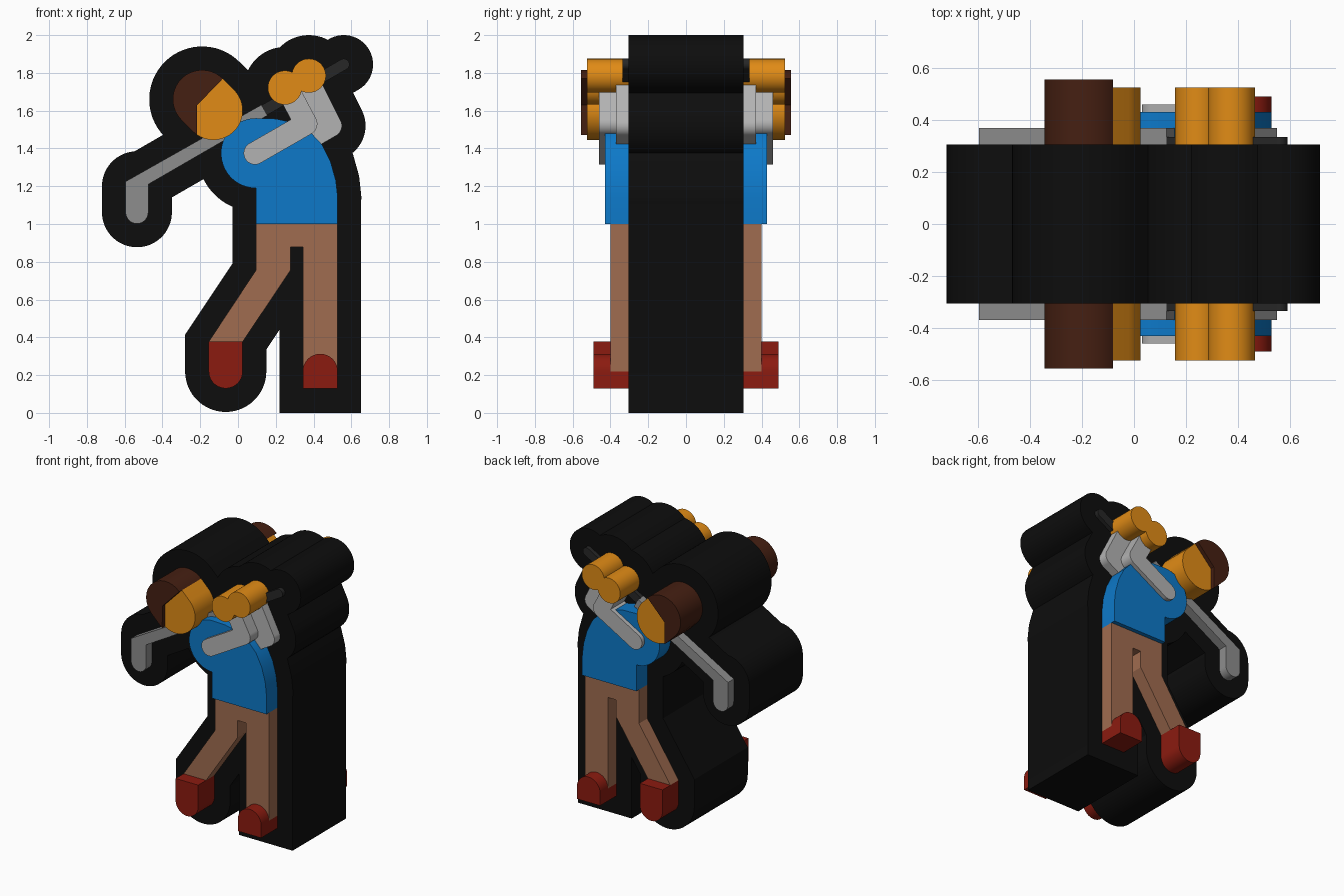
import bpy, bmesh, math
from mathutils import Vector
from mathutils.geometry import delaunay_2d_cdt

if "Cube" in bpy.data.objects:
    bpy.data.objects.remove(bpy.data.objects["Cube"])


def arc(cx, cz, r, a0, a1, step=6):
    n = max(2, round(abs(a1 - a0) / step))
    angles = [math.radians(a0 + (a1 - a0) * i / n) for i in range(n + 1)]
    return [(cx + r * math.cos(a), cz + r * math.sin(a)) for a in angles]


def disc(cx, cz, r):
    return arc(cx, cz, r, 0, 360)[:-1]


def capsule(a, b, r):
    t = math.degrees(math.atan2(b[1] - a[1], b[0] - a[0]))
    return arc(*b, r, t - 90, t + 90) + arc(*a, r, t + 90, t + 270)


def stroke(points, r):
    return [capsule(a, b, r) for a, b in zip(points, points[1:])]


def material(name, rgb):
    m = bpy.data.materials.new(name)
    m.diffuse_color = (*rgb, 1)
    m.use_nodes = True
    m.node_tree.nodes["Principled BSDF"].inputs["Base Color"].default_value = m.diffuse_color
    return m


def slab(name, pieces, half, mat):
    """Merge overlapping x-z outlines into one profile, extruded over y = -half..half."""
    coords, loops = [], []
    for p in pieces:
        area = sum(a[0] * b[1] - b[0] * a[1] for a, b in zip(p, p[1:] + p[:1]))
        p = p if area > 0 else p[::-1]
        loops.append(list(range(len(coords), len(coords) + len(p))))
        coords += [Vector(q) for q in p]
    verts, _, tris = delaunay_2d_cdt(coords, [], loops, 1, 1e-5)[:3]
    bm = bmesh.new()
    vs = [bm.verts.new((v.x, -half, v.y)) for v in verts]
    for t in tris:
        bm.faces.new([vs[i] for i in t])
    bmesh.ops.delete(bm, geom=[v for v in bm.verts if not v.link_faces], context='VERTS')
    bmesh.ops.dissolve_limit(bm, angle_limit=0.002, verts=bm.verts[:], edges=bm.edges[:])
    new = bmesh.ops.extrude_face_region(bm, geom=bm.faces[:])["geom"]
    bmesh.ops.translate(bm, vec=(0, 2 * half, 0),
                        verts=[g for g in new if isinstance(g, bmesh.types.BMVert)])
    bmesh.ops.recalc_face_normals(bm, faces=bm.faces[:])
    me = bpy.data.meshes.new(name)
    bm.to_mesh(me)
    bm.free()
    me.materials.append(mat)
    ob = bpy.data.objects.new(name, me)
    bpy.context.collection.objects.link(ob)
    bpy.ops.object.select_all(action='DESELECT')
    ob.select_set(True)
    bpy.context.view_layer.objects.active = ob
    bpy.ops.object.shade_smooth_by_angle(angle=math.radians(30))
    return ob


black = material("black", (.004, .004, .004))
orange = material("orange", (.75, .26, .008))
dark_brown = material("dark_brown", (.06, .014, .006))
blue = material("blue", (.004, .19, .58))
tan = material("tan", (.35, .15, .08))
red = material("red", (.26, .011, .005))
light_grey = material("light_grey", (.45, .45, .45))
mid_grey = material("mid_grey", (.27, .27, .27))
dark_grey = material("dark_grey", (.02, .02, .02))

# Shared points
HEAD_A, HEAD_B, HEAD_R = (-.19, 1.66), (-.13, 1.60), .155
HANDS = [(.248, 1.722), (.375, 1.785)]
GRIP = [(.14, 1.603), (.56, 1.845)]
CLUB_END = (-.535, 1.062)
FRONT_ARM = [(.09, 1.375), (.36, 1.53), (.27, 1.70)]
REAR_ARM = [(.38, 1.74), (.49, 1.52), (.30, 1.41)]
BACK = [(.528, 1.0), (.528, 1.14), (.518, 1.23), (.49, 1.33), (.445, 1.42),
        (.38, 1.49), (.30, 1.535), (.20, 1.557), (.095, 1.56)]

# Torso, legs and shoes
torso = [(.095, 1.0)] + BACK + arc(.095, 1.375, .185, 90, 270)
slab("torso", [torso], .43, blue)
legs = [(.095, 1.0), (.095, .755), (-.155, .377), (.025, .377), (.278, .755),
        (.278, .877), (.343, .877), (.343, .22), (.528, .22), (.528, 1.0)]
slab("legs", [legs], .40, tan)
slab("raised_shoe", [[(-.155, .377)] + arc(-.065, .22, .09, 180, 360) + [(.025, .377)]], .49, red)
slab("standing_shoe", [[(.343, .13), (.528, .13)] + arc(.4355, .22, .0925, 0, 180)], .49, red)

# Head
cut = (-.216, 1.629)
slab("face", [[cut] + arc(*HEAD_B, HEAD_R, -124, 45) + arc(*HEAD_A, HEAD_R, 45, 46)[:1]], .525, orange)
slab("hair", [arc(*HEAD_A, HEAD_R, 45, 225) + arc(*HEAD_B, HEAD_R, -135, -124) + [cut]], .555, dark_brown)

# Arms and hands
slab("front_arm", stroke(FRONT_ARM, .06), .46, light_grey)
slab("rear_arm", stroke(REAR_ARM, .06), .37, light_grey)
slab("hands", [disc(*h, .09) for h in HANDS], .525, orange)

# Club
club = arc(*CLUB_END, .06, 180, 360) + [(-.475, 1.21), (.156, 1.575), (.124, 1.631), (-.595, 1.225)]
slab("club", [club], .37, mid_grey)
slab("club_grip", stroke(GRIP, .03), .335, dark_grey)

# Backing plate: every part grown by the border width
lower = [(-.28, .22), (-.28, .415), (-.03, .79), (-.03, 1.1), (.65, 1.13),
         (.65, 0), (.22, 0), (.22, .44), (.15, .335), (.15, .22)]
backing = [lower, torso, disc(-.065, .22, .215), disc(.095, 1.375, .31),
           capsule(HEAD_A, HEAD_B, .28), capsule(CLUB_END, (-.535, 1.2), .185),
           capsule((-.535, 1.213), GRIP[1], .155)]
backing += [disc(*h, .215) for h in HANDS]
backing += stroke(BACK[1:], .125) + stroke(FRONT_ARM, .185) + stroke(REAR_ARM, .185)
slab("backing", backing, .305, black)
